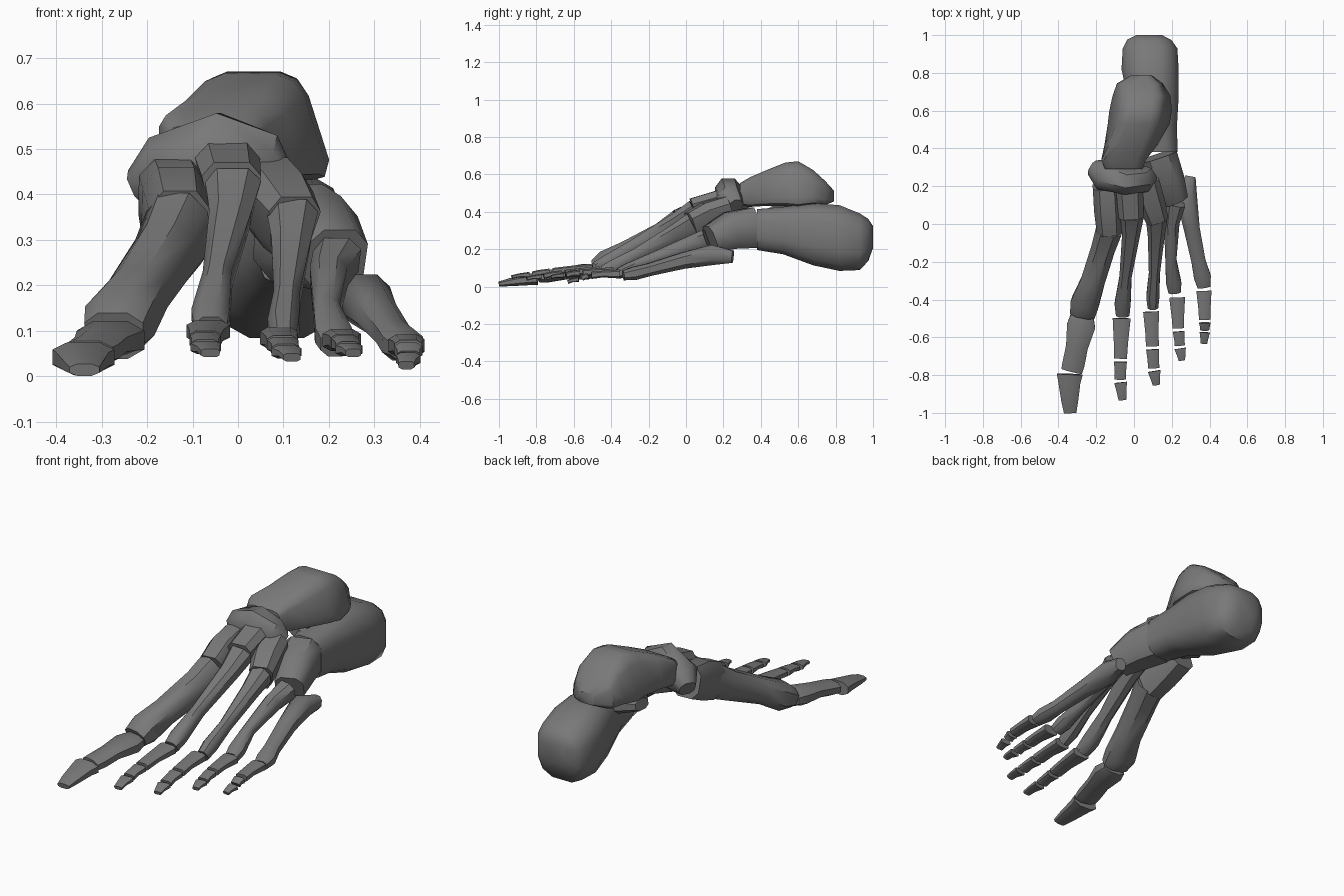
import bpy, math
from mathutils import Vector

UP = Vector((0, 0, 1))
BONE = bpy.data.materials.new("dark_grey")
BONE.diffuse_color = (0.19, 0.19, 0.19, 1)


def loft(name, sections, n=8, power=0.8, upright=False, sharp=45):
    """Skin rings along a path. Section: x, y, z, half width, half height, top flare."""
    pts = [Vector(s[:3]) for s in sections]
    verts, faces = [], []
    for i, s in enumerate(sections):
        t = (pts[min(i + 1, len(pts) - 1)] - pts[max(i - 1, 0)]).normalized()
        u = UP.cross(t).normalized()
        v = t.cross(u)
        if upright:
            u, v = Vector((1, 0, 0)), UP
        flare = s[5] if len(s) > 5 else 0
        for k in range(n):
            a = 2 * math.pi * (k + 0.5) / n
            c, d = math.cos(a), math.sin(a)
            c = math.copysign(abs(c) ** power, c)
            d = math.copysign(abs(d) ** power, d)
            verts.append(pts[i] + u * s[3] * c * (1 + flare * d) + v * s[4] * d)
    for i in range(len(sections) - 1):
        for k in range(n):
            k2 = (k + 1) % n
            faces.append((i * n + k, i * n + k2, i * n + n + k2, i * n + n + k))
    faces.append(tuple(reversed(range(n))))
    faces.append(tuple(range(len(verts) - n, len(verts))))
    me = bpy.data.meshes.new(name)
    me.from_pydata(verts, [], faces)
    me.materials.append(BONE)
    ob = bpy.data.objects.new(name, me)
    bpy.context.collection.objects.link(ob)
    bpy.ops.object.select_all(action='DESELECT')
    ob.select_set(True)
    bpy.context.view_layer.objects.active = ob
    bpy.ops.object.mode_set(mode='EDIT')
    bpy.ops.mesh.select_all(action='SELECT')
    bpy.ops.mesh.normals_make_consistent(inside=False)
    bpy.ops.object.mode_set(mode='OBJECT')
    bpy.ops.object.shade_smooth_by_angle(angle=math.radians(sharp))
    return ob


# Heel bone, with the inner shelf under the ankle bone
loft("heel_bone", [
    (0.08, 1.00, 0.265, 0.07, 0.06),
    (0.08, 0.975, 0.25, 0.12, 0.115),
    (0.085, 0.93, 0.24, 0.148, 0.155),
    (0.085, 0.82, 0.26, 0.155, 0.18),
    (0.10, 0.68, 0.28, 0.14, 0.17),
    (0.12, 0.52, 0.30, 0.11, 0.13),
    (0.135, 0.38, 0.305, 0.098, 0.112)], n=12, power=0.7, upright=True)
loft("heel_shelf", [
    (-0.13, 0.56, 0.41, 0.05, 0.03),
    (-0.02, 0.55, 0.39, 0.08, 0.05),
    (0.10, 0.53, 0.37, 0.11, 0.08)])

# Ankle bone: rear process, squared dome, neck, head
loft("ankle_bone", [
    (0.04, 0.79, 0.485, 0.05, 0.03),
    (0.03, 0.745, 0.50, 0.115, 0.065, -0.1),
    (0.04, 0.68, 0.53, 0.138, 0.095, -0.22),
    (0.035, 0.60, 0.547, 0.145, 0.125, -0.28),
    (0.025, 0.53, 0.547, 0.145, 0.118, -0.26),
    (-0.015, 0.42, 0.525, 0.132, 0.095, -0.15),
    (-0.055, 0.34, 0.505, 0.12, 0.08),
    (-0.055, 0.29, 0.495, 0.10, 0.06)], n=12, power=0.42, upright=True, sharp=40)

# Midfoot bones
loft("navicular_bone", [
    (-0.215, 0.295, 0.415, 0.045, 0.045),
    (-0.155, 0.26, 0.45, 0.09, 0.085),
    (-0.04, 0.225, 0.485, 0.075, 0.10),
    (0.04, 0.23, 0.455, 0.07, 0.09),
    (0.08, 0.26, 0.42, 0.05, 0.055)], n=8)
loft("inner_wedge_bone", [
    (-0.145, 0.20, 0.40, 0.078, 0.085),
    (-0.138, 0.08, 0.365, 0.078, 0.105),
    (-0.13, -0.03, 0.32, 0.072, 0.10)], power=0.7)
loft("middle_wedge_bone", [
    (-0.025, 0.20, 0.45, 0.068, 0.075, 0.25),
    (-0.015, 0.04, 0.405, 0.06, 0.072, 0.3)], power=0.7)
loft("outer_wedge_bone", [
    (0.06, 0.23, 0.40, 0.068, 0.09, 0.25),
    (0.09, 0.12, 0.365, 0.068, 0.092, 0.25),
    (0.12, 0.03, 0.325, 0.055, 0.08, 0.3)], power=0.7)
loft("cuboid_bone", [
    (0.13, 0.36, 0.315, 0.105, 0.115),
    (0.17, 0.24, 0.30, 0.10, 0.105),
    (0.215, 0.13, 0.255, 0.075, 0.075)], power=0.7)

# Long bones from base to head
metatarsals = [
    [(-0.128, -0.02, 0.325, 0.075, 0.095), (-0.16, -0.12, 0.268, 0.068, 0.08),
     (-0.22, -0.31, 0.18, 0.068, 0.068), (-0.26, -0.42, 0.122, 0.08, 0.076),
     (-0.272, -0.48, 0.095, 0.07, 0.052)],
    [(-0.01, 0.05, 0.405, 0.058, 0.065, 0.3), (-0.015, -0.05, 0.345, 0.046, 0.052, 0.2),
     (-0.045, -0.28, 0.215, 0.034, 0.038), (-0.06, -0.42, 0.13, 0.045, 0.043),
     (-0.06, -0.48, 0.10, 0.038, 0.036)],
    [(0.12, 0.035, 0.335, 0.053, 0.065, 0.3), (0.118, -0.06, 0.285, 0.043, 0.05, 0.2),
     (0.108, -0.26, 0.175, 0.031, 0.035), (0.10, -0.38, 0.11, 0.037, 0.04),
     (0.10, -0.44, 0.08, 0.03, 0.034)],
    [(0.22, 0.11, 0.255, 0.052, 0.055, 0.2), (0.20, 0.01, 0.22, 0.044, 0.047),
     (0.195, -0.19, 0.145, 0.031, 0.034), (0.21, -0.31, 0.09, 0.043, 0.037),
     (0.215, -0.36, 0.07, 0.035, 0.03)],
    [(0.298, 0.25, 0.16, 0.03, 0.035), (0.278, 0.14, 0.17, 0.06, 0.058),
     (0.305, -0.02, 0.138, 0.045, 0.046), (0.342, -0.20, 0.09, 0.04, 0.036),
     (0.362, -0.28, 0.07, 0.048, 0.038), (0.37, -0.335, 0.06, 0.036, 0.028)],
]
for i, secs in enumerate(metatarsals):
    loft(f"long_bone_{i + 1}", secs)


def phalanx(name, a, b, wa, wb, ha, hb):
    """Flat toe bone with a slightly waisted, arched middle."""
    m = a.lerp(b, 0.6) + Vector((0, 0, 0.004))
    loft(name, [(*a, wa, ha), (*m, (wa + wb) * 0.46, (ha + hb) * 0.42),
                (*b, wb, hb)], n=8, power=0.6)


# Big toe
loft("big_toe_near", [
    (-0.275, -0.485, 0.085, 0.065, 0.036), (-0.28, -0.54, 0.08, 0.08, 0.045),
    (-0.302, -0.65, 0.07, 0.062, 0.034), (-0.32, -0.74, 0.055, 0.063, 0.034),
    (-0.33, -0.78, 0.05, 0.06, 0.03)])
loft("big_toe_tip", [
    (-0.34, -0.795, 0.042, 0.073, 0.036), (-0.342, -0.84, 0.038, 0.062, 0.032),
    (-0.34, -0.94, 0.024, 0.047, 0.023), (-0.338, -1.0, 0.014, 0.035, 0.014)])

# Small toes: points along each toe (x, y, z, half width)
toes = {
    2: [(-0.065, -0.49, 0.10, 0.05), (-0.072, -0.72, 0.08, 0.036),
        (-0.072, -0.83, 0.065, 0.032), (-0.06, -0.94, 0.05, 0.022)],
    3: [(0.09, -0.455, 0.085, 0.044), (0.098, -0.655, 0.07, 0.036),
        (0.105, -0.77, 0.055, 0.032), (0.12, -0.86, 0.04, 0.02)],
    4: [(0.228, -0.38, 0.08, 0.044), (0.235, -0.56, 0.073, 0.032),
        (0.243, -0.65, 0.06, 0.029), (0.255, -0.73, 0.05, 0.018)],
    5: [(0.37, -0.345, 0.068, 0.042), (0.375, -0.515, 0.06, 0.032),
        (0.375, -0.565, 0.04, 0.026), (0.37, -0.64, 0.022, 0.018)],
}
for num, p in toes.items():
    for j, part in enumerate(("near", "middle", "tip")):
        a, b = Vector(p[j][:3]), Vector(p[j + 1][:3])
        gap = (b - a).normalized() * 0.009
        wa = p[j][3] * (1.0 if j < 2 else 1.1)
        phalanx(f"toe_{num}_{part}", a + gap, b - gap, wa, p[j + 1][3],
                (0.025, 0.019, 0.015)[j], (0.02, 0.016, 0.01)[j])
